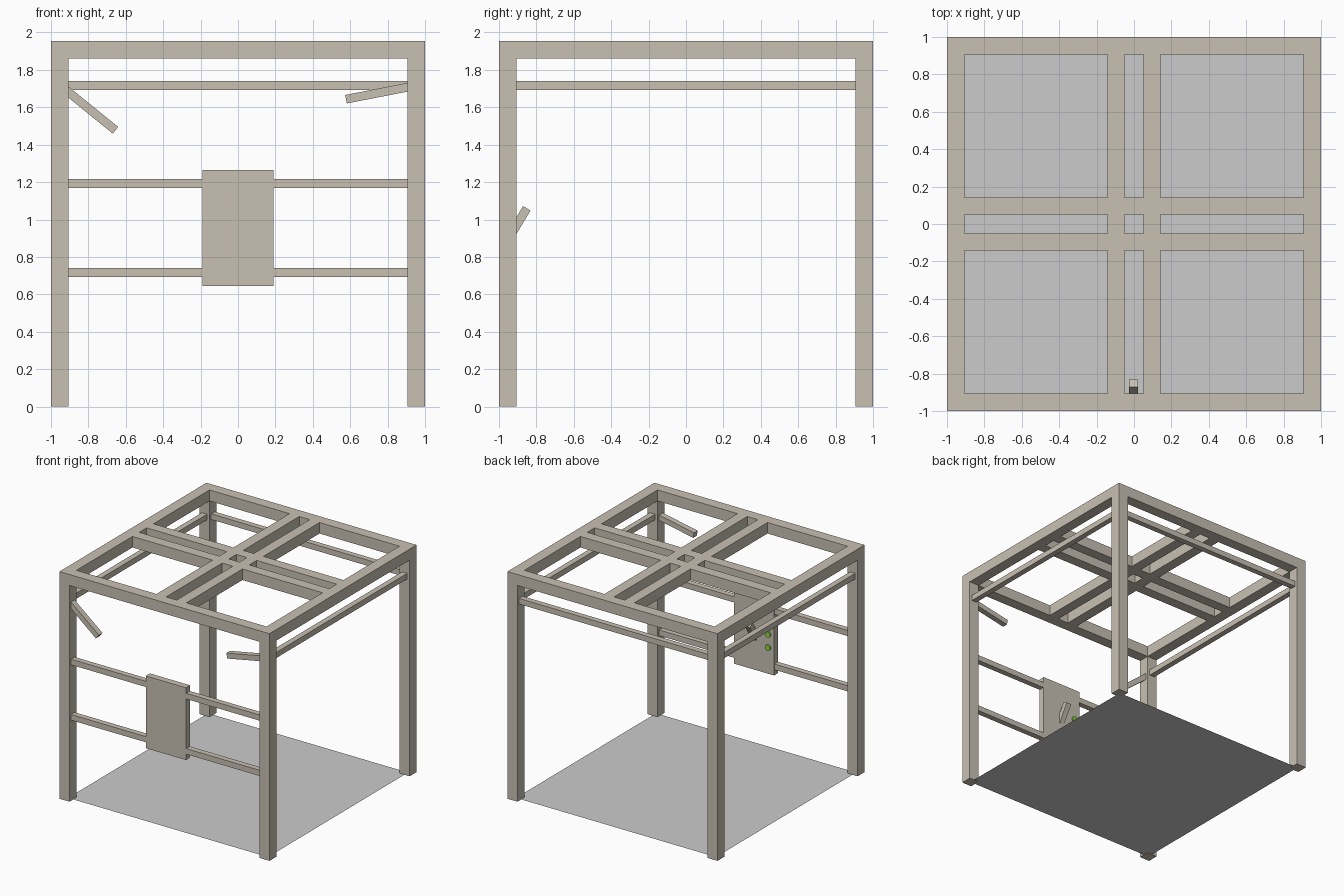
import bpy
from math import radians

if "Cube" in bpy.data.objects:
    bpy.data.objects.remove(bpy.data.objects["Cube"])

P = 0.095            # post / beam width
I = 1 - P            # inner face of the posts
C = 1 - P / 2        # post centre line
H = 1.955            # overall height
R = 0.049            # thin rail width


def material(name, color):
    m = bpy.data.materials.new(name)
    m.diffuse_color = (*color, 1)
    m.use_nodes = True
    m.node_tree.nodes["Principled BSDF"].inputs["Base Color"].default_value = m.diffuse_color
    return m


wood = material("weathered_wood", (0.58, 0.53, 0.45))
green = material("green", (0.25, 0.7, 0.05))


def box(name, center, size, rot_y=0, rot_x=0, mat=wood):
    bpy.ops.mesh.primitive_cube_add(size=1, location=center)
    o = bpy.context.object
    o.name = name
    o.scale = size
    o.rotation_euler = (radians(rot_x), radians(rot_y), 0)
    if mat:
        o.data.materials.append(mat)
    return o


# floor sheet, running between the post centres
bpy.ops.mesh.primitive_plane_add(size=2 * C, location=(0, 0, 0.002))
bpy.context.object.name = "floor"

# corner posts
for x in (-C, C):
    for y in (-C, C):
        box("corner_post", (x, y, (H - P) / 2), (P, P, H - P))

# roof: outer ring and paired inner beams
zt = H - P / 2
for s in (-1, 1):
    box("roof_edge_front_back", (0, s * C, zt), (2, P, P))
    box("roof_edge_side", (s * C, 0, zt), (P, 2 * I, P))
    box("roof_long_beam", (s * 0.0965, 0, zt), (0.092, 2 * I, P))
    # cross beams abut the long beams
    box("roof_cross_beam_middle", (0, s * 0.0965, zt), (0.101, 0.092, P))
    for t in (-1, 1):
        box("roof_cross_beam", (t * (I + 0.1425) / 2, s * 0.0965, zt),
            (I - 0.1425, 0.092, P))

# upper rails on both sides and the back
zr = 1.716
for s in (-1, 1):
    box("side_rail", (s * C, 0, zr), (R, 2 * I, R))
box("back_rail", (0, C, zr), (2 * I, R, R))

# front rails carrying the panel
for z in (0.717, 1.193):
    box("front_rail", (0, -C, z), (2 * I, R, R))
box("panel", (0, -C, 0.955), (0.382, 0.056, 0.622))

# snapped halves of the upper front rail, hanging from the posts
box("broken_rail_left", (-0.793, -C, 1.589), (0.355, R, 0.046), rot_y=39)
box("broken_rail_right", (0.7515, -C, 1.677), (0.355, R, 0.046), rot_y=-11)

# lever and two green buttons on the inner face of the panel
box("lever", (-0.002, -0.896, 0.985), (0.047, 0.046, 0.174), rot_x=-31)
for z in (0.985, 0.872):
    bpy.ops.mesh.primitive_cylinder_add(
        vertices=16, radius=0.025, depth=0.02,
        location=(-0.136, -0.922, z), rotation=(radians(90), 0, 0))
    b = bpy.context.object
    b.name = "button"
    b.data.materials.append(green)
    bpy.ops.object.shade_smooth_by_angle()
